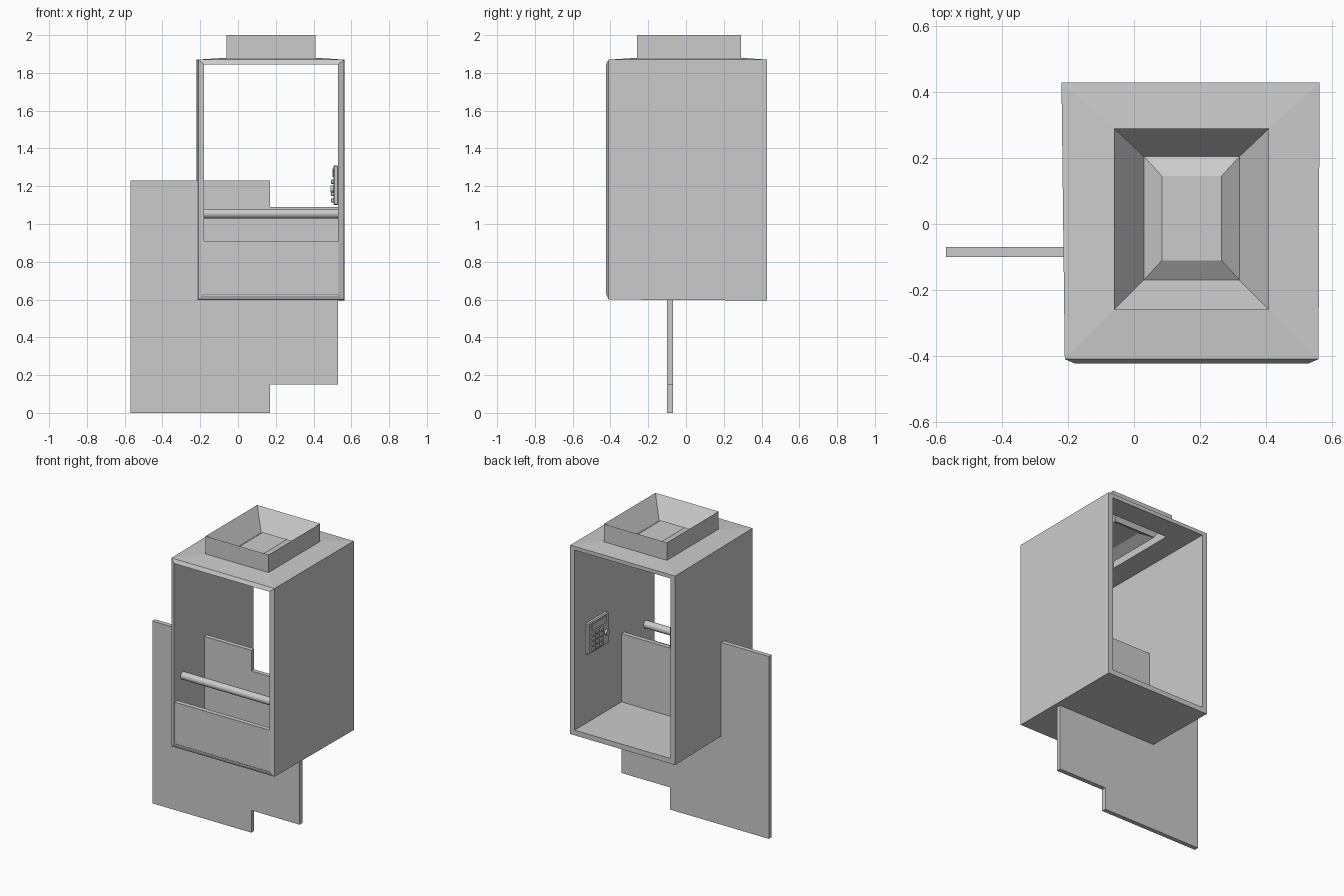
import bpy, bmesh, math

if "Cube" in bpy.data.objects:
    bpy.data.objects.remove(bpy.data.objects["Cube"])


def finish(name, bm):
    bmesh.ops.recalc_face_normals(bm, faces=bm.faces[:])
    me = bpy.data.meshes.new(name)
    bm.to_mesh(me)
    bm.free()
    ob = bpy.data.objects.new(name, me)
    bpy.context.collection.objects.link(ob)
    return ob


def box(name, x, y, z, bevel=0):
    bm = bmesh.new()
    bmesh.ops.create_cube(bm, size=1)
    for v in bm.verts:
        v.co = [(r[0] + r[1]) / 2 + c * (r[1] - r[0]) for c, r in zip(v.co, (x, y, z))]
    if bevel:
        bmesh.ops.bevel(bm, geom=bm.edges[:], offset=bevel, segments=1, affect='EDGES')
    return finish(name, bm)


def rod(name, radius, length, loc, sides):
    bpy.ops.mesh.primitive_cylinder_add(vertices=sides, radius=radius, depth=length,
                                        location=loc, rotation=(0, math.pi / 2, 0))
    ob = bpy.context.object
    ob.name = name
    bpy.ops.object.shade_smooth_by_angle()
    return ob


# Cabin: hollow tube open at front and back, with a hollow roof vent
bm = bmesh.new()


def section(x0, x1, y, z0, z1):
    return [bm.verts.new(p) for p in ((x0, y, z0), (x1, y, z0), (x1, y, z1), (x0, y, z1))]


def ring(x0, x1, y0, y1, z):
    return [bm.verts.new(p) for p in ((x0, y0, z), (x1, y0, z), (x1, y1, z), (x0, y1, z))]


def bridge(a, b, skip=None):
    for i in range(4):
        if i != skip:
            j = (i + 1) % 4
            bm.faces.new((a[i], a[j], b[j], b[i]))


def stack(rings):
    for a, b in zip(rings, rings[1:]):
        bridge(a, b)
    bm.faces.new(rings[-1])


outer_front = section(-0.21, 0.56, -0.41, 0.60, 1.87)
outer_back = section(-0.22, 0.563, 0.43, 0.595, 1.87)
inner_front = section(-0.18, 0.53, -0.423, 0.63, 1.845)
inner_back = section(-0.185, 0.53, 0.43, 0.63, 1.845)
bridge(outer_front, outer_back, skip=2)
bridge(inner_front, inner_back, skip=2)
bridge(outer_front, inner_front)
bridge(outer_back, inner_back)

# Roof skin, vent box, funnel and raised centre
stack([[outer_front[3], outer_front[2], outer_back[2], outer_back[3]],
       ring(-0.06, 0.41, -0.26, 0.29, 1.88), ring(-0.06, 0.41, -0.26, 0.29, 2.0),
       ring(0.03, 0.32, -0.17, 0.205, 1.87), ring(0.085, 0.265, -0.11, 0.145, 1.91)])
# Ceiling and underside of the vent
stack([[inner_front[3], inner_front[2], inner_back[2], inner_back[3]],
       ring(-0.035, 0.385, -0.235, 0.265, 1.85), ring(-0.035, 0.385, -0.235, 0.265, 1.94),
       ring(0.02, 0.33, -0.18, 0.215, 1.847), ring(0.085, 0.265, -0.11, 0.145, 1.885)])
finish("cabin_shell", bm)

# Low front wall and handrail
box("front_wall", (-0.18, 0.53), (-0.421, -0.39), (0.62, 0.91))
rod("handrail", 0.025, 0.71, (0.175, -0.33, 1.055), 24)

# Stepped upright panel passing through the cabin
bm = bmesh.new()
outline = [(-0.57, 0), (0.17, 0), (0.17, 0.15), (0.53, 0.15),
           (0.53, 1.09), (0.17, 1.09), (0.17, 1.23), (-0.57, 1.23)]
face = bm.faces.new([bm.verts.new((x, -0.10, z)) for x, z in outline])
ext = bmesh.ops.extrude_face_region(bm, geom=[face])
for v in ext["geom"]:
    if isinstance(v, bmesh.types.BMVert):
        v.co.y = -0.07
finish("stepped_panel", bm)

# Control keypad on the right inner wall
box("keypad_body", (0.505, 0.532), (0.10, 0.315), (1.10, 1.31), 0.006)
box("keypad_screen", (0.500, 0.51), (0.13, 0.285), (1.25, 1.295))
for row in range(4):
    for col in range(3):
        y, z = 0.18 + col * 0.045, 1.125 + row * 0.033
        box("keypad_button", (0.493, 0.51), (y - 0.015, y + 0.015), (z - 0.011, z + 0.011), 0.003)
rod("keypad_knob", 0.018, 0.02, (0.5, 0.13, 1.185), 16)
